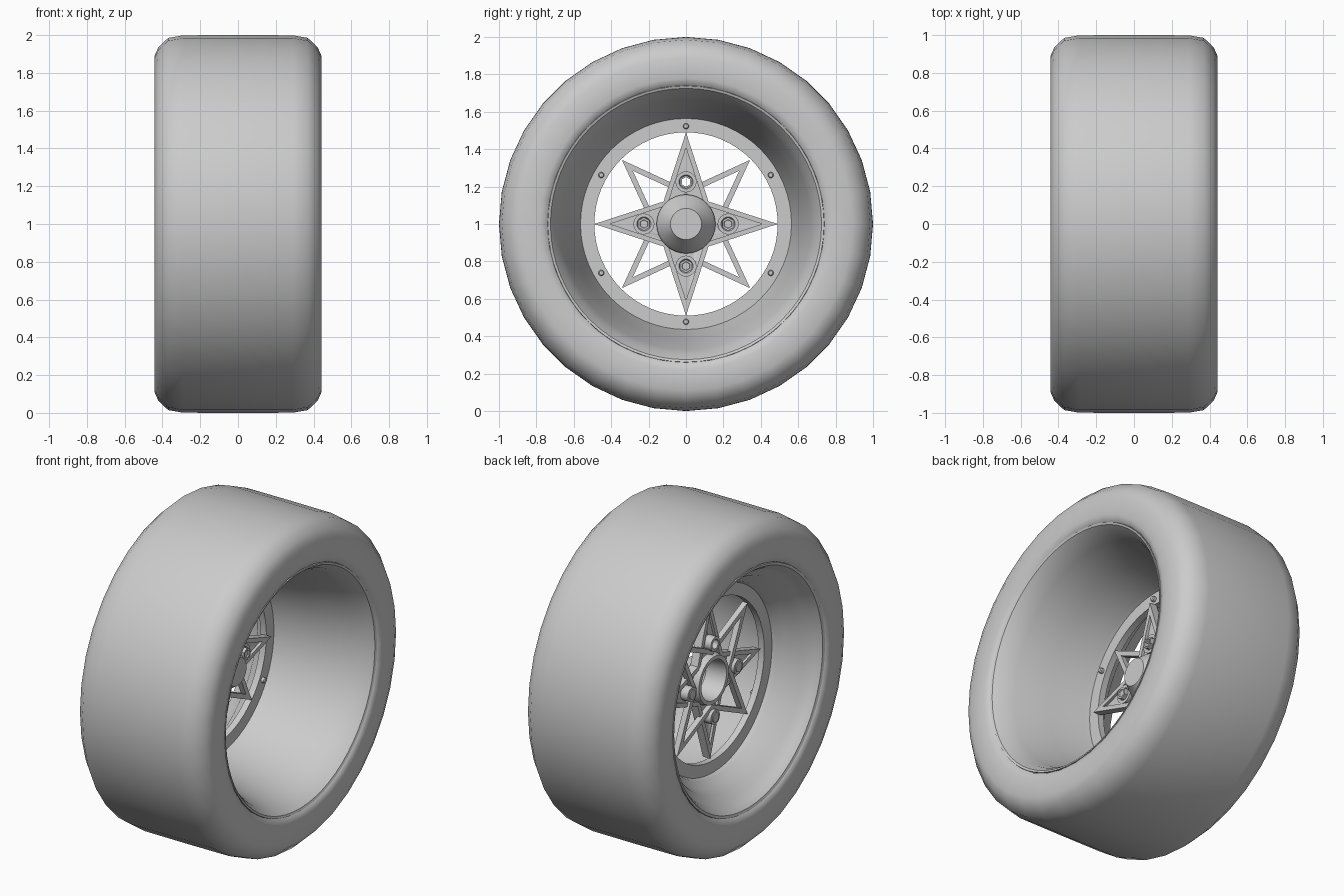
import bpy, bmesh, math
from mathutils import Matrix, Vector

if "Cube" in bpy.data.objects:
    bpy.data.objects.remove(bpy.data.objects["Cube"])

CENTRE = Vector((0, 0, 1))


def finish(name, bm, angle=35):
    bmesh.ops.recalc_face_normals(bm, faces=bm.faces)
    me = bpy.data.meshes.new(name)
    bm.to_mesh(me)
    bm.free()
    ob = bpy.data.objects.new(name, me)
    bpy.context.collection.objects.link(ob)
    ob.location = CENTRE
    bpy.ops.object.select_all(action='DESELECT')
    bpy.context.view_layer.objects.active = ob
    ob.select_set(True)
    bpy.ops.object.shade_smooth_by_angle(angle=math.radians(angle))
    return ob


def lathe(name, profile, segs=64, closed=False, at=(0, 0), angle=35):
    """Spin (x, radius) points round an axis parallel to x."""
    bm = bmesh.new()
    rings = []
    for x, r in profile:
        if r == 0:
            rings.append([bm.verts.new((x, *at))] * segs)
        else:
            rings.append([bm.verts.new((x, at[0] + r * math.sin(2 * math.pi * i / segs),
                                        at[1] + r * math.cos(2 * math.pi * i / segs)))
                          for i in range(segs)])
    pairs = list(zip(rings, rings[1:]))
    if closed:
        pairs.append((rings[-1], rings[0]))
    for a, b in pairs:
        for i in range(segs):
            j = (i + 1) % segs
            quad = list(dict.fromkeys((a[i], a[j], b[j], b[i])))
            bm.faces.new(quad)
    return finish(name, bm, angle)


def star_points(tip, valley, turn, k=1.0):
    return [(k * r * math.sin(a), k * r * math.cos(a))
            for i in range(8)
            for r, a in [(valley if i % 2 else tip, turn + i * math.pi / 4)]]


def star_frame(name, tip, valley, turn, k, x0, x1):
    """Four-pointed outline made of straight bars."""
    bm = bmesh.new()
    loops = [[bm.verts.new((x, y, z)) for y, z in star_points(tip, valley, turn, s)]
             for x, s in ((x0, 1), (x1, 1), (x1, k), (x0, k))]
    for n in range(4):
        a, b = loops[n], loops[(n + 1) % 4]
        for i in range(8):
            j = (i + 1) % 8
            bm.faces.new((a[i], a[j], b[j], b[i]))
    return finish(name, bm, 20)


# Tyre with rounded shoulders and a tucked-in bead
half = [(0.40, 0.728), (0.43, 0.745), (0.44, 0.78), (0.442, 0.89), (0.422, 0.935),
        (0.37, 0.985), (0.29, 0.999)]
lathe("tyre", half + [(0, 1.0)] + [(-x, r) for x, r in reversed(half)], 36, angle=60)

# Deep front dish
lathe("front_dish", [(0.40, 0.745), (0.43, 0.738), (0.425, 0.725), (0.38, 0.695),
                     (0.31, 0.67), (0.1, 0.615), (-0.12, 0.573), (-0.17, 0.558)])

# Shallow stepped back barrel
lathe("back_barrel", [(-0.40, 0.745), (-0.43, 0.738), (-0.425, 0.722), (-0.395, 0.70),
                      (-0.34, 0.675), (-0.31, 0.635), (-0.25, 0.61), (-0.22, 0.575),
                      (-0.17, 0.558)])

# Flat mounting ring and its six studs
lathe("mounting_ring", [(-0.15, 0.49), (-0.15, 0.575), (-0.19, 0.575), (-0.19, 0.49)], closed=True)
for i in range(6):
    a = i * math.pi / 3
    lathe(f"ring_stud_{i + 1}", [(-0.16, 0.016), (-0.133, 0.016), (-0.128, 0.011), (-0.128, 0)],
          12, at=(0.523 * math.sin(a), 0.523 * math.cos(a)))

# Front star frame, and the open star behind it turned 45 degrees
star_frame("front_star", 0.49, 0.17, 0, 0.83, -0.165, -0.115)
star_frame("rear_star", 0.485, 0.185, math.pi / 4, 0.83, -0.18, -0.145)

# Recessed plate inside the front star
bm = bmesh.new()
pts = star_points(0.49, 0.17, 0, 0.88)
face = bm.faces.new([bm.verts.new((-0.15, y, z)) for y, z in pts])
ext = bmesh.ops.extrude_face_region(bm, geom=[face])
bmesh.ops.translate(bm, vec=(0.018, 0, 0),
                    verts=[v for v in ext["geom"] if isinstance(v, bmesh.types.BMVert)])
plate = finish("star_plate", bm, 20)

# Openings through the plate for the open lug and the hub
for name, r, z in (("lug_hole_cutter", 0.028, 0.225), ("hub_hole_cutter", 0.12, 0)):
    cutter = lathe(name, [(-0.3, 0), (-0.3, r), (0.05, r), (0.05, 0)], 32, at=(0, z))
    cutter.hide_render = True
    cutter.hide_viewport = True
    mod = plate.modifiers.new(name, 'BOOLEAN')
    mod.operation = 'DIFFERENCE'
    mod.object = cutter

# Domed hub cap, hollow at the back
lathe("hub_cap", [(0, 0), (0, 0.083), (-0.012, 0.09), (-0.055, 0.122), (-0.095, 0.148),
                  (-0.11, 0.157), (-0.135, 0.157), (-0.19, 0.145), (-0.19, 0.122),
                  (-0.06, 0.11), (-0.02, 0.07), (-0.02, 0)])

# Lug sleeves with washers; the top one is left open
for i in range(4):
    a = i * math.pi / 2
    at = (0.225 * math.sin(a), 0.225 * math.cos(a))
    lathe(f"lug_sleeve_{i + 1}", [(-0.115, 0.038), (-0.115, 0.056), (-0.14, 0.056), (-0.14, 0.044),
                                  (-0.2, 0.044), (-0.2, 0.028), (-0.13, 0.028)],
          24, closed=True, at=at)
    inner = [(-0.125, 0.026), (-0.095, 0.026)] if i == 0 else [(-0.205, 0), (-0.205, 0.03)]
    if i == 0:
        lathe("lug_nut_1", inner + [(-0.095, 0.036), (-0.125, 0.036)], 6, closed=True, at=at, angle=20)
    else:
        lathe(f"lug_nut_{i + 1}", [(-0.135, 0.036), (-0.095, 0.036), (-0.095, 0.024),
                                   (-0.103, 0.022), (-0.103, 0)], 6, at=at, angle=20)
        lathe(f"lug_stud_{i + 1}", inner + [(-0.11, 0.03)], 16, at=at)
